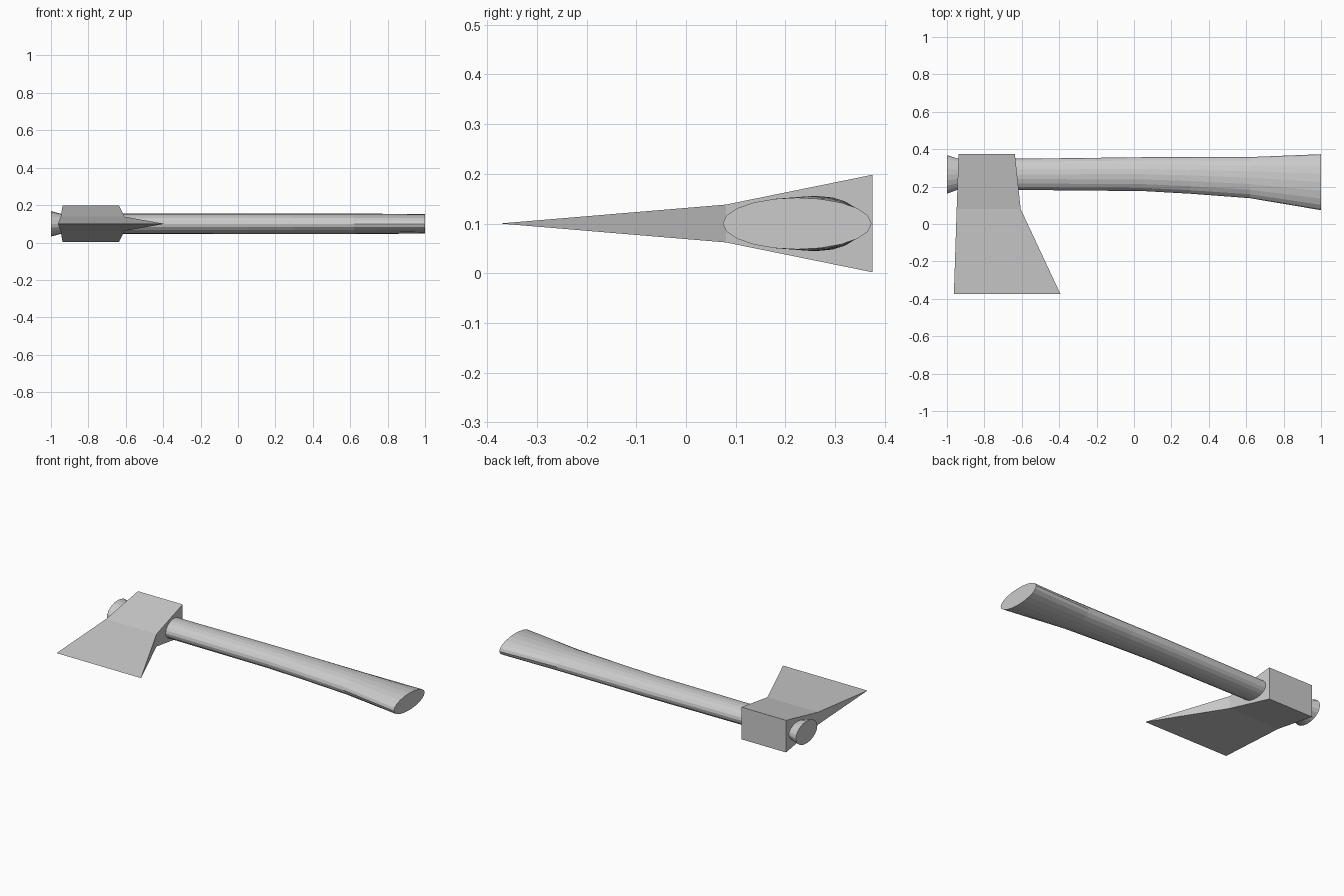
import bpy, bmesh
from math import sin, cos, pi

if "Cube" in bpy.data.objects:
    bpy.data.objects.remove(bpy.data.objects["Cube"])


def loft(name, rings):
    """Skin a series of equal-sized point rings and cap both ends."""
    bm = bmesh.new()
    loops = [[bm.verts.new(p) for p in ring] for ring in rings]
    n = len(loops[0])
    for a, b in zip(loops, loops[1:]):
        for i in range(n):
            j = (i + 1) % n
            bm.faces.new((a[i], a[j], b[j], b[i]))
    bm.faces.new(loops[0])
    bm.faces.new(loops[-1])
    bmesh.ops.remove_doubles(bm, verts=bm.verts, dist=1e-5)
    bmesh.ops.recalc_face_normals(bm, faces=bm.faces)
    mesh = bpy.data.meshes.new(name)
    bm.to_mesh(mesh)
    bm.free()
    obj = bpy.data.objects.new(name, mesh)
    bpy.context.collection.objects.link(obj)
    return obj


MID_Z = 0.1

# Handle: oval sections along x as (x, y min, y max, half thickness)
SIDES = 20
stations = [(-1.0, 0.162, 0.368, 0.068), (-0.94, 0.184, 0.349, 0.052),
            (-0.6, 0.182, 0.349, 0.054), (0.05, 0.176, 0.357, 0.055),
            (0.3, 0.162, 0.357, 0.055), (0.62, 0.138, 0.358, 0.055),
            (1.0, 0.074, 0.373, 0.052)]
loft("handle", [[(x, (y0 + y1) / 2 + (y1 - y0) / 2 * cos(2 * pi * i / SIDES),
                  MID_Z + h * sin(2 * pi * i / SIDES)) for i in range(SIDES)]
                for x, y0, y1, h in stations])

# Axe head: butt, neck and cutting edge as (y, x min, x max, half thickness)
butt = (0.375, -0.938, -0.637, 0.098)
neck = (0.08, -0.948, -0.606, 0.038)
bm = bmesh.new()


def section(y, x0, x1, h):
    return [bm.verts.new(p) for p in ((x0, y, MID_Z - h), (x1, y, MID_Z - h),
                                      (x1, y, MID_Z + h), (x0, y, MID_Z + h))]


a, b = section(*butt), section(*neck)
e0 = bm.verts.new((-0.963, -0.375, MID_Z))
e1 = bm.verts.new((-0.393, -0.375, MID_Z))
bm.faces.new(a)
for i in range(4):
    j = (i + 1) % 4
    bm.faces.new((a[i], a[j], b[j], b[i]))
# Blade wedge
for f in ((b[0], b[1], e1, e0), (b[2], b[3], e0, e1), (b[1], b[2], e1), (b[3], b[0], e0)):
    bm.faces.new(f)
bmesh.ops.recalc_face_normals(bm, faces=bm.faces)
mesh = bpy.data.meshes.new("axe_head")
bm.to_mesh(mesh)
bm.free()
bpy.context.collection.objects.link(bpy.data.objects.new("axe_head", mesh))
